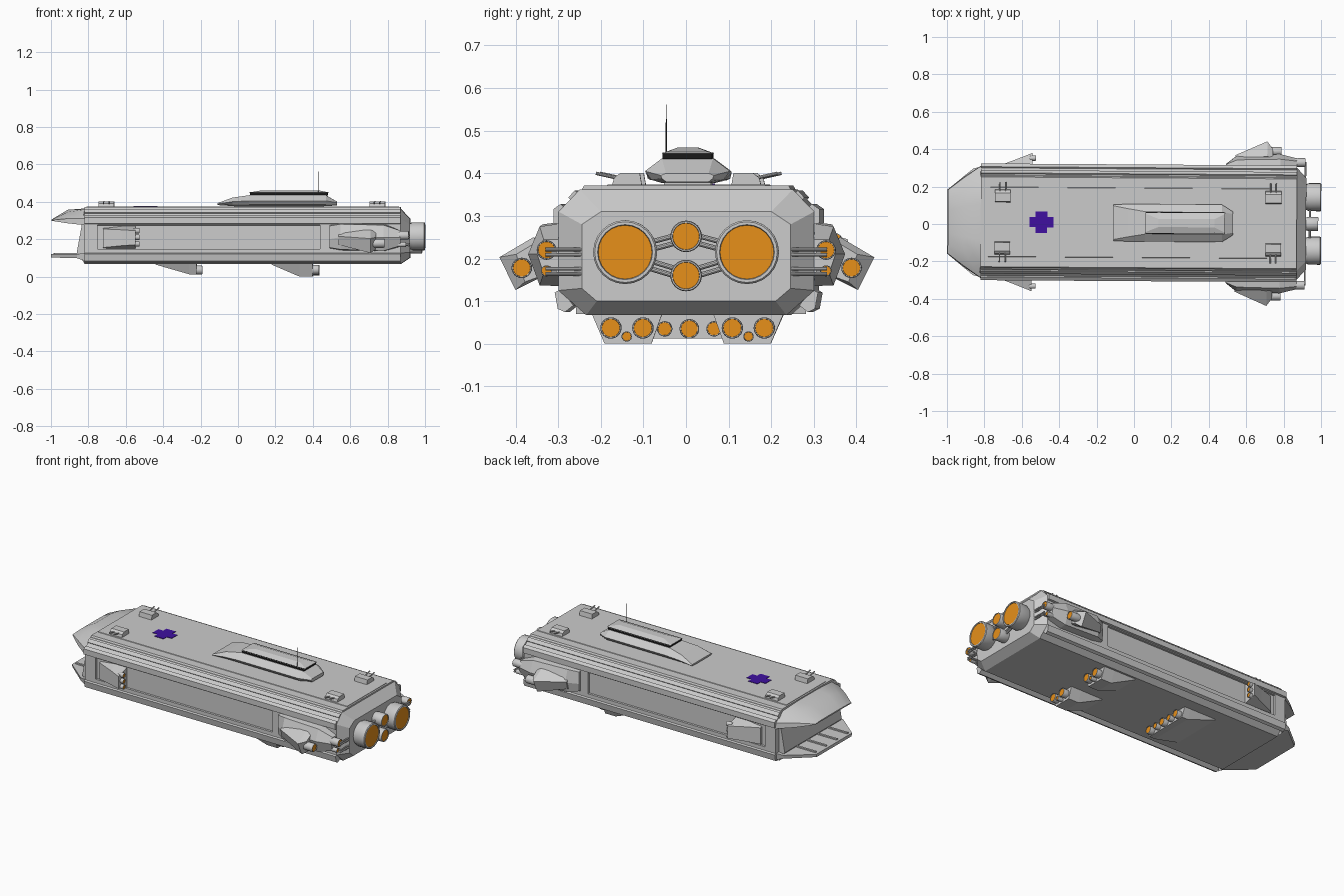
import bpy, bmesh
from math import sin, cos, pi, radians
from mathutils import Matrix, Vector

if "Cube" in bpy.data.objects:
    bpy.data.objects.remove(bpy.data.objects["Cube"])

# The whole ship is yawed very slightly about its stern
YAW = Matrix.Translation((1, 0, 0)) @ Matrix.Rotation(-0.0065, 4, 'Z') @ Matrix.Translation((-1, 0, 0))


def material(name, rgb):
    m = bpy.data.materials.new(name)
    m.diffuse_color = (*rgb, 1)
    m.use_nodes = True
    m.node_tree.nodes["Principled BSDF"].inputs["Base Color"].default_value = m.diffuse_color
    return m


ORANGE = material("engine_orange", (0.8, 0.28, 0.01))
PURPLE = material("marking_purple", (0.05, 0.005, 0.35))
BLACK = material("window_black", (0.01, 0.01, 0.01))


def finish(name, bm, mat=None, smooth=False):
    bmesh.ops.recalc_face_normals(bm, faces=bm.faces)
    me = bpy.data.meshes.new(name)
    bm.to_mesh(me)
    bm.free()
    me.transform(YAW)
    ob = bpy.data.objects.new(name, me)
    bpy.context.collection.objects.link(ob)
    if mat:
        me.materials.append(mat)
    if smooth:
        bpy.ops.object.select_all(action='DESELECT')
        ob.select_set(True)
        bpy.context.view_layer.objects.active = ob
        bpy.ops.object.shade_smooth_by_angle(angle=radians(35))
    return ob


def loft_bm(rings):
    bm = bmesh.new()
    rows = [[bm.verts.new(p) for p in r] for r in rings]
    n = len(rows[0])
    for a, b in zip(rows, rows[1:]):
        for i in range(n):
            bm.faces.new((a[i], a[(i + 1) % n], b[(i + 1) % n], b[i]))
    bm.faces.new(rows[0])
    bm.faces.new(rows[-1])
    bmesh.ops.recalc_face_normals(bm, faces=bm.faces)
    return bm


def loft(name, rings, mat=None, smooth=False):
    return finish(name, loft_bm(rings), mat, smooth)


def sym(x, half):
    # closed section at x from a half profile of (y, z)
    return [(x, y, z) for y, z in half] + [(x, -y, z) for y, z in reversed(half)]


def side(x, s, pts):
    return [(x, s * y, z) for y, z in pts]


def box(name, x0, x1, y0, y1, z0, z1, mat=None):
    sec = [(y0, z0), (y1, z0), (y1, z1), (y0, z1)]
    return loft(name, [side(x0, 1, sec), side(x1, 1, sec)], mat)


def circle(x, y, z, r, n=24):
    return [(x, y + r * cos(2 * pi * i / n), z + r * sin(2 * pi * i / n)) for i in range(n)]


def engine(name, x0, x1, y, z, r):
    steps = [(x0, .8), (x0 + .35 * (x1 - x0), 1), (x1 - .004, 1), (x1, .95), (x1, .86), (x1 - .006, .84)]
    loft(name, [circle(x, y, z, r * k) for x, k in steps], smooth=True)
    loft(name + "_glow", [circle(x1 - .007, y, z, r * .84), circle(x1 - .003, y, z, r * .84)], ORANGE)


def rod(name, a, b, r):
    a, b = Vector(a), Vector(b)
    bm = bmesh.new()
    m = Matrix.Translation((a + b) / 2) @ (b - a).to_track_quat('Z', 'Y').to_matrix().to_4x4()
    bmesh.ops.create_cone(bm, cap_ends=True, segments=10, radius1=r, radius2=r,
                          depth=(b - a).length, matrix=m)
    finish(name, bm, smooth=True)


# Main hull with recessed side panels and chamfered stern
H = [(.25, .362), (.30, .31), (.30, .275), (.30, .147), (.30, .125), (.235, .067)]
REAR = [(.20, .31), (.245, .28), (.245, .25), (.245, .15), (.245, .13), (.21, .10)]
bm = loft_bm([sym(x, H) for x in (-.82, -.75, .44, .87)] + [sym(.92, REAR)])
panels = [f for f in bm.faces if abs(f.normal.y) > .99 and abs(f.calc_center_median().x + .155) < .05
          and abs(f.calc_center_median().z - .211) < .01]
bmesh.ops.inset_individual(bm, faces=panels, thickness=.001, depth=-.012)
finish("hull", bm)

# Deck plates
loft("deck", [sym(x, [(.24, .371), (.25, .355)]) for x in (-.82, .87)])
loft("deck_inner_plate", [sym(x, [(.185, .374), (.19, .365)]) for x in (-.81, .86)])

# Corner rails
UP = [(.28, .315), (.295, .328), (.312, .316), (.312, .283), (.295, .28)]
LOW = [(.295, .128), (.309, .12), (.302, .082), (.285, .074), (.265, .09)]
GROOVE = [(.25, .35), (.262, .36), (.277, .343), (.268, .333)]
for s in (1, -1):
    for nm, sec in (("upper_rail", UP), ("lower_rail", LOW), ("deck_rail", GROOVE)):
        loft(nm, [side(x, s, sec) for x in (-.82, .87)])

# Prow: hood, bulkhead and landing lip
loft("prow_hood", [sym(-.82, [(.10, .364), (.23, .358), (.298, .31), (.30, .275)]),
                   sym(-.91, [(.08, .357), (.16, .345), (.235, .31), (.24, .285)]),
                   sym(-.995, [(.06, .306), (.12, .305), (.17, .302), (.172, .298)])], smooth=True)
loft("prow_bulkhead", [[(x, y, z) for x, z in ((-.82, .35), (-.86, .13), (-.82, .07), (-.80, .2))]
                       for y in (-.27, .27)])
loft("prow_lip", [sym(-.82, [(.295, .125), (.29, .085)]), sym(-.86, [(.285, .12), (.28, .098)]),
                  sym(-1, [(.17, .12), (.165, .102)])])
for y in (-.15, -.05, .05, .15):
    box("lip_rib", -.985, -.85, y - .006, y + .006, .115, .127)

# Bridge tower
loft("bridge_pedestal", [sym(x, [(.055, .392), (.055, .365)]) for x in (-.02, .46)])
loft("bridge_body", [sym(-.11, [(.09, .392), (.097, .388), (.09, .384), (.06, .382)]),
                     sym(-.03, [(.075, .422), (.1, .40), (.085, .385), (.06, .377)]),
                     sym(.06, [(.06, .435), (.1, .405), (.085, .385), (.06, .377)]),
                     sym(.47, [(.06, .435), (.1, .405), (.085, .385), (.06, .377)]),
                     sym(.53, [(.05, .40), (.062, .395), (.06, .388), (.05, .38)])])
box("bridge_window", .065, .48, -.058, .058, .434, .449, BLACK)
loft("bridge_roof", [sym(.06, [(.05, .45), (.06, .447)]), sym(.13, [(.022, .461), (.06, .447)]),
                     sym(.43, [(.022, .461), (.06, .447)]), sym(.485, [(.05, .45), (.06, .447)])])
loft("antenna", [[(x, -.05 + w, z) for x, w in ((.429, -r), (.431, -r), (.431, r), (.429, r))]
                 for z, r in ((.448, .002), (.50, .0015), (.562, .0006))], BLACK)

# Deck marking
box("cross_long", -.559, -.431, -.027, .027, .37, .3765, PURPLE)
box("cross_wide", -.526, -.464, -.058, .058, .37, .3765, PURPLE)

# Four twin-barrel turrets
for x in (-.703, .745):
    for s in (1, -1):
        loft("turret", [side(x + d, s, [(.105, .372), (.175, .372), (.17, .39), (.155, .401), (.11, .401)])
                        for d in (-.042, .042)])
        for d in (-.015, .015):
            rod("turret_barrel", (x + d, s * .15, .386), (x + d, s * .213, .4), .004)

# Main engines, hub engines and their struts
for s in (1, -1):
    engine("main_engine", .90, 1.0, s * .143, .215, .075)
    for z, z2 in ((.252, .225), (.16, .19)):
        for d in (-.009, .009):
            rod("engine_strut", (.94, s * .1, z2 + d), (.94, 0, z + d), .006)
    for z in (.215, .17):
        for d in (-.006, .006):
            rod("feed_pipe", (.915, s * .33, z + d), (.915, s * .16, z + d), .0045)
        rod("feed_elbow", (.85, s * .31, z), (.915, s * .31, z), .006)
for z in (.252, .16):
    engine("hub_engine", .90, .985, 0, z, .037)

# Side engine pods with angled fins
for s in (1, -1):
    loft("side_pod", [side(.49, s, [(.29, .275), (.315, .27), (.318, .2), (.315, .155), (.29, .15)]),
                      side(.55, s, [(.29, .287), (.34, .28), (.365, .21), (.345, .145), (.29, .14)]),
                      side(.78, s, [(.29, .283), (.345, .275), (.372, .21), (.345, .137), (.29, .135)]),
                      side(.87, s, [(.29, .245), (.335, .245), (.35, .21), (.335, .165), (.29, .16)])])
    loft("pod_fin", [side(.54, s, [(.34, .24), (.365, .215), (.355, .17), (.33, .165)]),
                     side(.71, s, [(.36, .25), (.44, .203), (.402, .126), (.325, .165)]),
                     side(.74, s, [(.35, .24), (.40, .21), (.38, .145), (.325, .165)])])
    engine("fin_engine", .70, .785, s * .387, .178, .024)
    engine("pod_engine", .85, .915, s * .328, .22, .023)
    engine("pod_small_engine", .85, .90, s * .328, .171, .013)

    # Forward side thrusters
    loft("side_thruster", [side(-.72, s, [(.28, .26), (.302, .255), (.302, .155), (.28, .15)]),
                           side(-.62, s, [(.28, .272), (.34, .25), (.34, .165), (.28, .147)]),
                           side(-.545, s, [(.28, .272), (.37, .245), (.37, .17), (.28, .147)])])
    for z in (.245, .21, .175):
        engine("side_thruster_nozzle", -.56, -.525, s * .342, z, .014)

    # Rear belly thrusters
    loft("rear_belly_pod", [side(.18, s, [(.06, .07), (.225, .07), (.22, .064), (.065, .064)]),
                            side(.33, s, [(.06, .07), (.225, .07), (.195, .0), (.085, .0)]),
                            side(.40, s, [(.06, .07), (.225, .07), (.195, .0), (.085, .0)])])
    for y, z, r in ((.105, .037, .025), (.18, .037, .025), (.143, .017, .012)):
        engine("rear_belly_nozzle", .385, .435, s * y, z, r)

# Forward belly thruster
loft("front_belly_pod", [sym(-.44, [(.165, .07), (.16, .064)]), sym(-.26, [(.165, .07), (.14, .012)]),
                         sym(-.22, [(.165, .07), (.14, .012)])])
for i in range(-2, 3):
    engine("front_belly_nozzle", -.24, -.19, i * .058, .035, .018 if i % 2 else .023)
